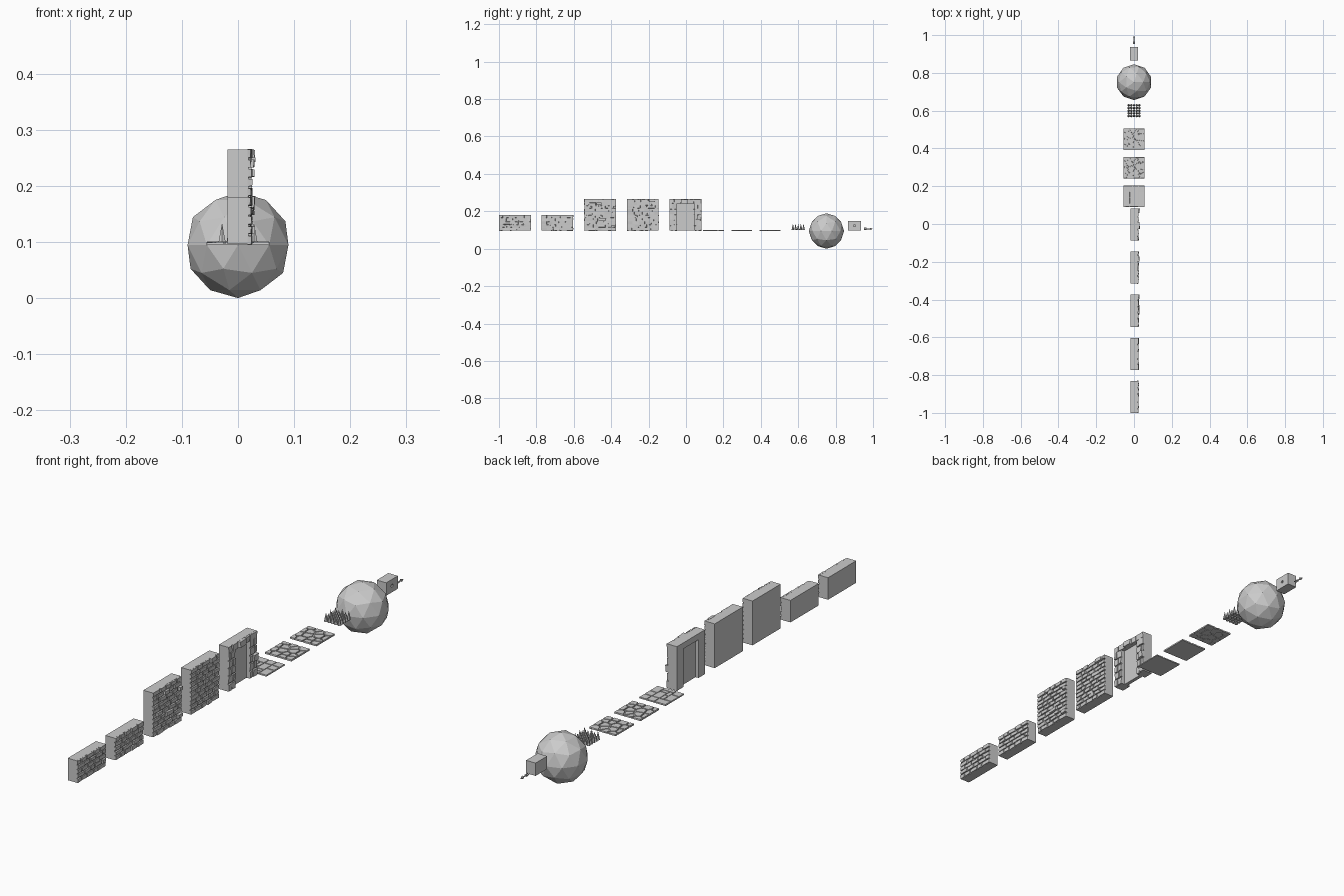
import bpy, bmesh, math, random
from mathutils import Vector, Matrix

if "Cube" in bpy.data.objects:
    bpy.data.objects.remove(bpy.data.objects["Cube"])

random.seed(7)
FLOOR = 0.1


def finish(bm, name):
    bmesh.ops.recalc_face_normals(bm, faces=bm.faces)
    me = bpy.data.meshes.new(name)
    bm.to_mesh(me)
    bm.free()
    ob = bpy.data.objects.new(name, me)
    bpy.context.collection.objects.link(ob)
    return ob


def box(bm, x, y, z):
    size = Vector((x[1] - x[0], y[1] - y[0], z[1] - z[0]))
    mid = Vector((x[0] + x[1], y[0] + y[1], z[0] + z[1])) / 2
    bmesh.ops.create_cube(bm, size=1, matrix=Matrix.Translation(mid) @ Matrix.Diagonal(size).to_4x4())


def stone(bm, poly, low, high, tilt, place):
    """Chipped prism: slightly inset, tilted outer face."""
    cu = sum(p[0] for p in poly) / len(poly)
    cv = sum(p[1] for p in poly) / len(poly)
    size = max(abs(p[0] - cu) + abs(p[1] - cv) for p in poly)
    a, b = random.uniform(-tilt, tilt), random.uniform(-tilt, tilt)
    lo = [bm.verts.new(place(u, v, low)) for u, v in poly]
    hi = [bm.verts.new(place(cu + (u - cu) * 0.95, cv + (v - cv) * 0.95,
                             high + (a * (u - cu) + b * (v - cv)) / size)) for u, v in poly]
    bm.faces.new(lo)
    bm.faces.new(hi)
    for i in range(len(poly)):
        j = (i + 1) % len(poly)
        bm.faces.new((lo[i], lo[j], hi[j], hi[i]))


def bricks(bm, yc, u0, u1, v0, v1, rows, length):
    """Irregular courses of stones on the +x face."""
    place = lambda u, v, h: (h, yc + u, v)
    step, gap = (v1 - v0) / rows, 0.0016
    for r in range(rows):
        n = max(1, round((u1 - u0) / length))
        cuts = [u0] + [u0 + (u1 - u0) * (i + (0.3 if r % 2 else -0.2) + random.uniform(-.2, .2)) / n
                       for i in range(1, n)] + [u1]
        for a, b in zip(cuts, cuts[1:]):
            j = lambda: random.uniform(-0.0008, 0.0008)
            lo, hi = v0 + r * step + gap * (r > 0), v0 + (r + 1) * step - gap * (r < rows - 1)
            l, m = a + gap * (a > u0), b - gap * (b < u1)
            out = 0.0235 + random.uniform(-.001, .0015) + (0.005 if random.random() < .06 else 0)
            stone(bm, [(l, lo + j()), (m, lo + j()), (m + j(), hi + j()), (l + j(), hi + j())],
                  0.017, out, 0.0018, place)


def clip(poly, p, n):
    """Keep the side of a 2D polygon behind the line."""
    out = []
    for a, b in zip(poly, poly[1:] + poly[:1]):
        da, db = (a - p).dot(n), (b - p).dot(n)
        if da <= 0:
            out.append(a)
        if da * db < 0:
            out.append(a.lerp(b, da / (da - db)))
    return out


# Brick wall panels: two low, two tall
HALF = 0.085
for i, (yc, top, rows) in enumerate([(-0.915, 0.18, 5), (-0.688, 0.18, 5),
                                     (-0.459, 0.265, 10), (-0.231, 0.265, 10)]):
    bm = bmesh.new()
    box(bm, (-0.019, 0.019), (yc - HALF, yc + HALF), (FLOOR - .004, top))
    bricks(bm, yc, -HALF, HALF, FLOOR - .004, top, rows, 0.036)
    finish(bm, ("low_wall_" if i < 2 else "tall_wall_") + str(i % 2 + 1))

# Doorway: two posts, lintel, facing stones and the door slab
bm = bmesh.new()
yc, ow, oh, zb = -0.003, 0.045, 0.242, FLOOR - .004
for s in (-1, 1):
    a, b = sorted((s * ow, s * HALF))
    box(bm, (-0.019, 0.019), (yc + a, yc + b), (zb, 0.265))
    bricks(bm, yc, a, b, zb, oh, 5, 0.026)
box(bm, (-0.019, 0.019), (yc - ow, yc + ow), (oh, 0.265))
bricks(bm, yc, -HALF, HALF, oh, 0.265, 1, 0.032)
finish(bm, "doorway_wall")
bm = bmesh.new()
box(bm, (-0.007, 0.007), (yc - ow, yc + ow), (zb, oh))
finish(bm, "door_slab")

# Floor tiles: squared paving, then two of cracked flagstones
T = 0.056
bm = bmesh.new()
yc = 0.147
box(bm, (-T, T), (yc - T, yc + T), (0.0945, 0.0975))
paving = [(0, 0, 2, 2), (2, 0, 5, 1), (5, 0, 7, 3), (2, 1, 3, 3), (3, 1, 5, 2), (0, 2, 2, 5),
          (3, 2, 5, 5), (2, 3, 3, 5), (5, 3, 7, 5), (0, 5, 3, 7), (3, 5, 5, 7), (5, 5, 7, 7)]
for x0, y0, x1, y1 in paving:
    k, g = 2 * T / 7, 0.0013
    a, b, c, d = [v * k - T + (s * g if 0 < v < 7 else 0) for v, s in ((x0, 1), (y0, 1), (x1, -1), (y1, -1))]
    stone(bm, [(a, b), (c, b), (c, d), (a, d)], 0.096, 0.0995, 0.0006, lambda u, v, h: (u, yc + v, h))
finish(bm, "paved_floor_tile")

seeds = [Vector(((i - 1.5) * 0.03 + random.uniform(-.011, .011),
                 (j - 1.5) * 0.03 + random.uniform(-.011, .011))) for i in range(4) for j in range(4)]
for yc, name, low in ((0.298, "cracked_floor_tile", 0.0965), (0.449, "trap_floor_tile", 0.0945)):
    bm = bmesh.new()
    box(bm, (-T, T), (yc - T, yc + T), (0.0955 if low < .095 else 0.0945, 0.0975))
    for s in seeds:
        poly = [Vector(p) for p in ((-T, -T), (T, -T), (T, T), (-T, T))]
        for o in seeds:
            if o is not s:
                n = (o - s).normalized()
                poly = clip(poly, (o + s) / 2 - n * 0.0017, n)
        if len(poly) > 2:
            stone(bm, [tuple(p) for p in poly], low, 0.1005, 0.0007, lambda u, v, h: (u, yc + v, h))
    finish(bm, name)

# Staggered bed of spikes
bm = bmesh.new()
for j in range(5):
    for i in range(5):
        h = 0.034 if (i + j) % 2 == 0 else 0.026
        bmesh.ops.create_cone(bm, cap_ends=True, segments=6, radius1=0.0072, radius2=0, depth=h,
                              matrix=Matrix.Translation(((i - 2) * .0142, 0.6 + (j - 2) * .0142, FLOOR + h / 2)))
finish(bm, "spike_bed")

# Rolling boulder
bm = bmesh.new()
bmesh.ops.create_icosphere(bm, subdivisions=2, radius=0.0945, matrix=Matrix.Translation((0, 0.751, 0.0945)))
finish(bm, "boulder")

# Dart launcher block with a bored hole on the +x face
bm = bmesh.new()
box(bm, (-0.02, 0.02), (0.866, 0.936), (FLOOR - .002, 0.147))
face = max(bm.faces, key=lambda f: f.calc_center_median().x)
corners = list(face.verts)
bm.faces.remove(face)
rim = [(0.901 + .006 * math.cos(t), 0.123 + .006 * math.sin(t)) for t in
       [math.pi / 4 * k for k in range(8)]]
front = [bm.verts.new((0.02, y, z)) for y, z in rim]
back = [bm.verts.new((-0.005, y, z)) for y, z in rim]
corner = lambda sy, sz: max(corners, key=lambda v: sy * v.co.y + sz * v.co.z)
quad = [corner(1, 1), corner(-1, 1), corner(-1, -1), corner(1, -1)]
for q in range(4):
    a, b, c = [front[(q * 2 + k) % 8] for k in range(3)]
    bm.faces.new((quad[q], c, b, a))
    bm.faces.new((quad[q], quad[(q + 1) % 4], c))
for k in range(8):
    bm.faces.new((front[k], front[(k + 1) % 8], back[(k + 1) % 8], back[k]))
bm.faces.new(back)
finish(bm, "dart_launcher")

# Dart: shaft, pointed head and crossed tail fins
bm = bmesh.new()
along = Matrix.Rotation(-math.pi / 2, 4, 'X')
for r1, r2, d, y in ((.0025, .0025, .034, .971), (.006, 0, .016, .992)):
    bmesh.ops.create_cone(bm, cap_ends=True, segments=6, radius1=r1, radius2=r2, depth=d,
                          matrix=Matrix.Translation((0, y, 0.106)) @ along)
box(bm, (-.006, .006), (.953, .966), (.1055, .1065))
box(bm, (-.0005, .0005), (.953, .966), (.1, .112))
finish(bm, "dart")
